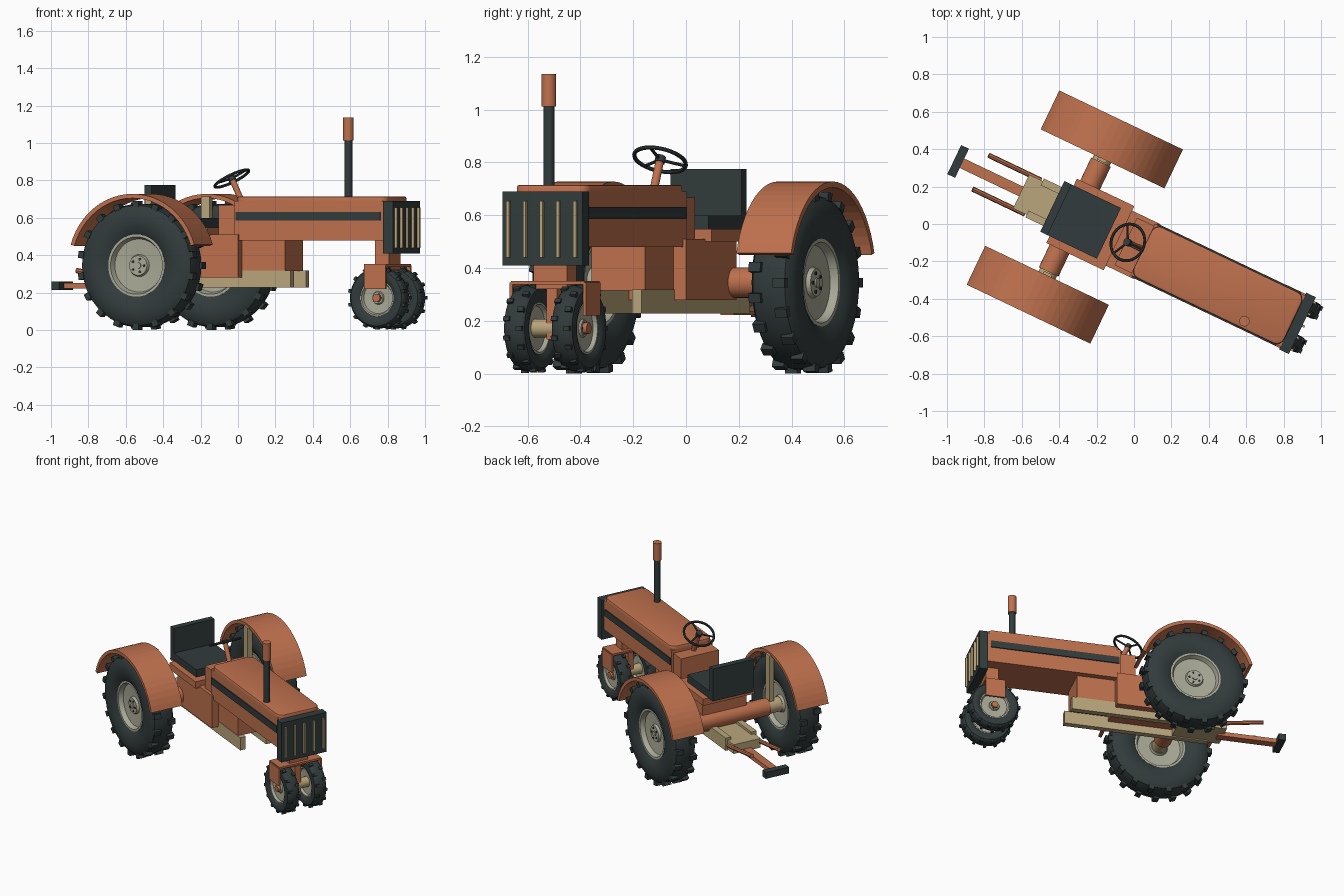
import bpy, bmesh
from math import sin, cos, pi, radians
from mathutils import Matrix, Vector

cube = bpy.data.objects.get("Cube")
if cube:
    bpy.data.objects.remove(cube, do_unlink=True)

# Local frame: x forward, y to the tractor's left, z up; then turned and placed
PLACE = Matrix.Translation((-0.044, -0.093, 0)) @ Matrix.Rotation(radians(-25.5), 4, 'Z')


def material(name, rgb):
    m = bpy.data.materials.new(name)
    m.use_nodes = True
    m.diffuse_color = (*rgb, 1)
    m.node_tree.nodes["Principled BSDF"].inputs["Base Color"].default_value = (*rgb, 1)
    return m


ORANGE = material("burnt orange paint", (0.52, 0.165, 0.075))
DARK = material("dark rubber", (0.032, 0.044, 0.045))
TAN = material("tan metal", (0.49, 0.38, 0.20))
GREY = material("pale grey rim", (0.40, 0.40, 0.31))


def finish(name, bm, mat, smooth=False):
    bmesh.ops.recalc_face_normals(bm, faces=bm.faces)
    mesh = bpy.data.meshes.new(name)
    bm.to_mesh(mesh)
    bm.free()
    mesh.materials.append(mat)
    ob = bpy.data.objects.new(name, mesh)
    bpy.context.collection.objects.link(ob)
    ob.matrix_world = PLACE
    if smooth:
        bpy.ops.object.select_all(action='DESELECT')
        ob.select_set(True)
        bpy.context.view_layer.objects.active = ob
        bpy.ops.object.shade_smooth_by_angle(angle=radians(35))
    return ob


def add_box(bm, x, y, z, mat=Matrix()):
    """Box from (low, high) ranges on each axis."""
    mid = Vector([(r[0] + r[1]) / 2 for r in (x, y, z)])
    size = [abs(r[1] - r[0]) for r in (x, y, z)]
    m = mat @ Matrix.Translation(mid) @ Matrix.Diagonal((*size, 1))
    return bmesh.ops.create_cube(bm, size=1, matrix=m)["verts"]


def box(name, x, y, z, mat):
    bm = bmesh.new()
    add_box(bm, x, y, z)
    return finish(name, bm, mat)


def add_rod(bm, p, q, r, segs=20):
    p, q = Vector(p), Vector(q)
    d = q - p
    m = Matrix.Translation((p + q) / 2) @ d.to_track_quat('Z', 'Y').to_matrix().to_4x4()
    bmesh.ops.create_cone(bm, cap_ends=True, segments=segs, radius1=r, radius2=r,
                          depth=d.length, matrix=m)


def rod(name, p, q, r, mat, segs=20):
    bm = bmesh.new()
    add_rod(bm, p, q, r, segs)
    return finish(name, bm, mat, True)


def lathe(name, profile, centre, mat, segs=40):
    """Revolve closed (radius, offset) profile around the sideways axis."""
    bm = bmesh.new()
    rings = []
    for i in range(segs):
        t = 2 * pi * i / segs
        rings.append([bm.verts.new(Vector(centre) + Vector((r * cos(t), w, r * sin(t))))
                      for r, w in profile])
    n = len(profile)
    for i in range(segs):
        a, b = rings[i], rings[(i + 1) % segs]
        for j in range(n):
            k = (j + 1) % n
            bm.faces.new((a[j], a[k], b[k], b[j]))
    return finish(name, bm, mat, True)


def wheel(name, centre, r, half, rim, lugs, side):
    """Tyre with two staggered rows of lugs, dished rim, hub and bolts."""
    c = Vector(centre)
    outer = [(rim, 0.72), (rim + 0.18 * (r - rim), 0.92), (rim + 0.5 * (r - rim), 1),
             (rim + 0.8 * (r - rim), 0.93), (r * 0.975, 0.74), (r, 0.4)]
    half_prof = [(q, w * half) for q, w in outer]
    lathe(name + "_tyre", half_prof + [(q, -w) for q, w in reversed(half_prof)], c, DARK, 48)
    dish = [(rim * 1.01, 0.74), (rim * 0.93, 0.74), (rim * 0.86, 0.4), (rim * 0.36, 0.34),
            (rim * 0.32, 0.52), (0.002, 0.52)]
    dish = [(q, w * half) for q, w in dish]
    lathe(name + "_rim", dish + [(q, -w) for q, w in reversed(dish)], c, GREY)
    bm = bmesh.new()
    for i in range(2 * lugs):
        s = 1 if i % 2 else -1
        m = Matrix.Translation(c) @ Matrix.Rotation(pi * i / lugs + pi / 2, 4, 'Y')
        add_box(bm, (r * 0.95, r * 1.045), (s * half * 0.3, s * half * 0.85),
                (-r * 0.055, r * 0.055), m)
    finish(name + "_lugs", bm, DARK)
    bm = bmesh.new()
    for i in range(5):
        t = 2 * pi * i / 5
        p = c + Vector((cos(t) * rim * 0.22, side * half * 0.5, sin(t) * rim * 0.22))
        add_rod(bm, p, p + Vector((0, side * half * 0.08, 0)), rim * 0.04, 8)
    finish(name + "_bolts", bm, DARK)


AX, AZ = -0.302, 0.345      # rear axle
FX, FZ = 0.935, 0.172       # front axle

for side, label in ((1, "left"), (-1, "right")):
    def span(lo, hi):
        return tuple(sorted((side * lo, side * hi)))

    wheel(label + "_rear_wheel", (AX, side * 0.46, AZ), 0.33, 0.09, 0.165, 18, side)
    wheel(label + "_front_wheel", (FX, side * 0.1, FZ), 0.163, 0.046, 0.098, 14, side)
    rod(label + "_rear_hub_cap", (AX, side * 0.48, AZ), (AX, side * 0.513, AZ), 0.018, GREY)
    rod(label + "_front_hub_cap", (FX, side * 0.1, FZ), (FX, side * 0.142, FZ), 0.022, ORANGE)

    # Curved mudguard shell
    bm = bmesh.new()
    strips = []
    for i in range(25):
        t = radians(17 + 146 * i / 24)
        strips.append([bm.verts.new((AX + r * cos(t), side * y, AZ + r * sin(t)))
                       for r, y in ((0.383, 0.345), (0.383, 0.575), (0.36, 0.575), (0.36, 0.345))])
    for a, b in zip(strips, strips[1:]):
        for j in range(4):
            k = (j + 1) % 4
            bm.faces.new((a[j], a[k], b[k], b[j]))
    bm.faces.new(strips[0])
    bm.faces.new(strips[-1])
    finish(label + "_mudguard", bm, ORANGE)

    # Mudguard post, axle flange, frame rail, hood stripe, fork plate
    box(label + "_mudguard_post", (AX - 0.025, AX + 0.025), span(0.33, 0.365), (AZ, 0.715), TAN)
    rod(label + "_axle_flange", (AX, side * 0.32, AZ), (AX, side * 0.42, AZ), 0.05, TAN)
    box(label + "_frame_rail", (-0.54, 0.415), span(0.075, 0.115), (0.228, 0.318), TAN)
    box(label + "_hood_stripe", (0.11, 0.965), span(0.15, 0.159), (0.585, 0.632), DARK)
    box(label + "_fork_plate", (FX - 0.065, FX + 0.065), span(0.148, 0.16), (0.22, 0.345), ORANGE)
    rod(label + "_lower_link", (-0.55, side * 0.1, 0.265), (-0.86, side * 0.1, 0.318), 0.014, ORANGE, 8)

# Chassis and engine
rod("rear_axle_housing", (AX, -0.325, AZ), (AX, 0.325, AZ), 0.058, ORANGE, 24)
box("transmission_housing", (-0.32, 0.127), (-0.163, 0.163), (0.28, 0.51), ORANGE)
box("platform", (-0.38, -0.04), (-0.19, 0.19), (0.50, 0.548), ORANGE)
box("engine_block", (0.12, 0.38), (-0.112, 0.112), (0.315, 0.485), ORANGE)
box("rear_hitch_block", (-0.62, -0.3), (-0.1, 0.1), (0.235, 0.3), TAN)
box("drawbar", (-0.975, -0.58), (-0.028, 0.028), (0.222, 0.252), ORANGE)
box("drawbar_end", (-1.016, -0.97), (-0.086, 0.086), (0.215, 0.26), DARK)

# Hood with a rounded top panel, and the cowl
box("hood", (0.10, 0.99), (-0.152, 0.152), (0.48, 0.69), ORANGE)
bm = bmesh.new()
add_box(bm, (0.10, 0.99), (-0.152, 0.152), (0.688, 0.715))
upright = [e for e in bm.edges if abs(e.verts[0].co.z - e.verts[1].co.z) > 0.01]
bmesh.ops.bevel(bm, geom=upright, offset=0.045, segments=5, profile=0.5, affect='EDGES')
rim_edges = [e for e in bm.edges if all(v.co.z > 0.71 for v in e.verts)]
bmesh.ops.bevel(bm, geom=rim_edges, offset=0.01, segments=2, profile=0.5, affect='EDGES')
finish("hood_top", bm, ORANGE, True)
box("cowl", (0.0, 0.11), (-0.14, 0.14), (0.48, 0.668), ORANGE)

# Grille
box("grille", (0.988, 1.046), (-0.168, 0.168), (0.41, 0.69), DARK)
bm = bmesh.new()
for i in range(-2, 3):
    add_box(bm, (1.04, 1.06), (i * 0.07 - 0.006, i * 0.07 + 0.006), (0.44, 0.655))
finish("grille_bars", bm, TAN)

# Exhaust
rod("exhaust_pipe", (0.756, -0.112, 0.70), (0.756, -0.112, 1.02), 0.021, DARK)
rod("exhaust_muffler", (0.756, -0.112, 1.013), (0.756, -0.112, 1.136), 0.028, ORANGE)

# Front pedestal, fork bridge and axle
box("front_pedestal", (FX - 0.042, FX + 0.042), (-0.07, 0.07), (0.32, 0.49), ORANGE)
box("fork_bridge", (FX - 0.065, FX + 0.065), (-0.155, 0.155), (0.338, 0.352), ORANGE)
box("front_spindle", (FX - 0.03, FX + 0.03), (-0.022, 0.022), (0.13, 0.34), ORANGE)
rod("front_axle", (FX, -0.1, FZ), (FX, 0.1, FZ), 0.035, TAN)

# Seat
box("seat_cushion", (-0.435, -0.10), (-0.15, 0.15), (0.545, 0.6), DARK)
box("seat_back", (-0.435, -0.392), (-0.15, 0.15), (0.55, 0.775), DARK)

# Steering column and wheel
hub = Vector((0.012, 0, 0.81))
rod("steering_column", (0.085, 0, 0.66), hub, 0.016, ORANGE)
tilt = Matrix.Translation(hub) @ Matrix.Rotation(radians(-28), 4, 'Y')
bm = bmesh.new()
for i in range(3):
    t = 2 * pi * i / 3
    add_rod(bm, tilt @ Vector((0, 0, 0)), tilt @ Vector((0.1 * cos(t), 0.1 * sin(t), 0)), 0.006, 8)
add_rod(bm, tilt @ Vector((0, 0, -0.012)), tilt @ Vector((0, 0, 0.014)), 0.02)
finish("steering_spokes", bm, DARK, True)
ring = lathe("steering_rim", [(0.1 + 0.008 * cos(k * pi / 4), 0.008 * sin(k * pi / 4))
                              for k in range(8)], (0, 0, 0), DARK, 32)
ring.matrix_world = PLACE @ tilt @ Matrix.Rotation(pi / 2, 4, 'X')
